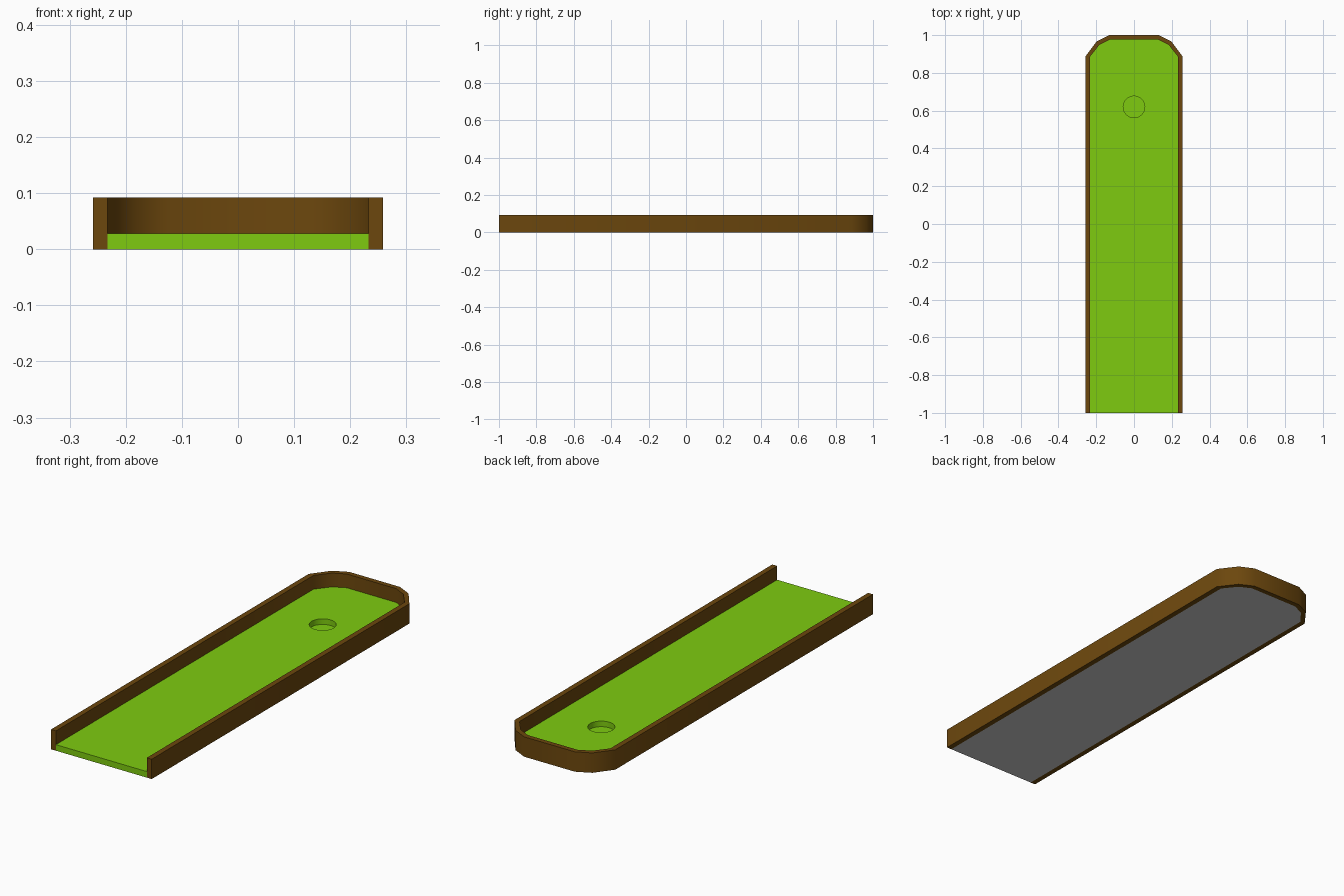
import bpy, bmesh, math

if "Cube" in bpy.data.objects:
    bpy.data.objects.remove(bpy.data.objects["Cube"])

WALL_H, FLOOR_H = 0.092, 0.028
HOLE_Y, HOLE_R, HOLE_BOTTOM = 0.62, 0.057, 0.002


def material(name, rgb):
    m = bpy.data.materials.new(name)
    m.diffuse_color = (*rgb, 1)
    m.use_nodes = True
    m.node_tree.nodes["Principled BSDF"].inputs["Base Color"].default_value = m.diffuse_color
    return m


def finish(name, bm, mat=None):
    me = bpy.data.meshes.new(name)
    bm.to_mesh(me)
    bm.free()
    ob = bpy.data.objects.new(name, me)
    bpy.context.collection.objects.link(ob)
    if mat:
        me.materials.append(mat)
    bpy.ops.object.select_all(action='DESELECT')
    ob.select_set(True)
    bpy.context.view_layer.objects.active = ob
    bpy.ops.object.shade_smooth_by_angle(angle=math.radians(42))
    return ob


def mirrored(half):
    """Right-hand profile, front to back, followed by its mirror, back to front."""
    return half + [(-x, y) for x, y in reversed(half)]


def ring(bm, points, z):
    vs = [bm.verts.new((x, y, z)) for x, y in points]
    return [bm.edges.new((vs[i], vs[(i + 1) % len(vs)])) for i in range(len(vs))]


def drop(bm, edges, z):
    """Extrude an edge loop straight down to height z and return the new edges."""
    new = bmesh.ops.extrude_edge_only(bm, edges=edges)['geom']
    for v in new:
        if isinstance(v, bmesh.types.BMVert):
            v.co.z = z
    verts = {v for v in new if isinstance(v, bmesh.types.BMVert)}
    return [e for e in new if isinstance(e, bmesh.types.BMEdge)
            and e.verts[0] in verts and e.verts[1] in verts]


green = material("turf_green", (0.21, 0.60, 0.005))
brown = material("wood_brown", (0.15, 0.063, 0.004))

outer = mirrored([(0.258, -1), (0.258, 0.886), (0.197, 0.967), (0.13, 1)])
inner = mirrored([(0.233, -1), (0.233, 0.886), (0.183, 0.949), (0.127, 0.977)])

# Raised border, open at the front
bm = bmesh.new()
o = [bm.verts.new((x, y, 0)) for x, y in outer]
i = [bm.verts.new((x, y, 0)) for x, y in inner]
faces = [bm.faces.new((o[k], o[k + 1], i[k + 1], i[k])) for k in range(len(o) - 1)]
top = bmesh.ops.extrude_face_region(bm, geom=faces, use_keep_orig=True)['geom']
for v in top:
    if isinstance(v, bmesh.types.BMVert):
        v.co.z = WALL_H
bmesh.ops.recalc_face_normals(bm, faces=bm.faces)
finish("border_wall", bm, brown)

# Turf slab with a round cup sunk into it
circle = [(HOLE_R * math.cos(a), HOLE_Y + HOLE_R * math.sin(a))
          for a in (2 * math.pi * k / 32 for k in range(32))]
bm = bmesh.new()
rim = ring(bm, inner, FLOOR_H)
hole = ring(bm, circle, FLOOR_H)
bmesh.ops.triangle_fill(bm, edges=rim + hole, use_beauty=True, normal=(0, 0, 1))
drop(bm, rim, 0)
cup = drop(bm, hole, HOLE_BOTTOM)
bmesh.ops.contextual_create(bm, geom=cup)
bmesh.ops.recalc_face_normals(bm, faces=bm.faces)
if max(bm.faces, key=lambda f: f.calc_center_median().z).normal.z < 0:
    bmesh.ops.reverse_faces(bm, faces=bm.faces)
finish("turf_floor", bm, green)

# Plain grey underside
bm = bmesh.new()
bm.faces.new([bm.verts.new((x, y, 0)) for x, y in reversed(inner)])
bm.normal_update()
if bm.faces[:][0].normal.z > 0:
    bmesh.ops.reverse_faces(bm, faces=bm.faces)
finish("underside", bm)
